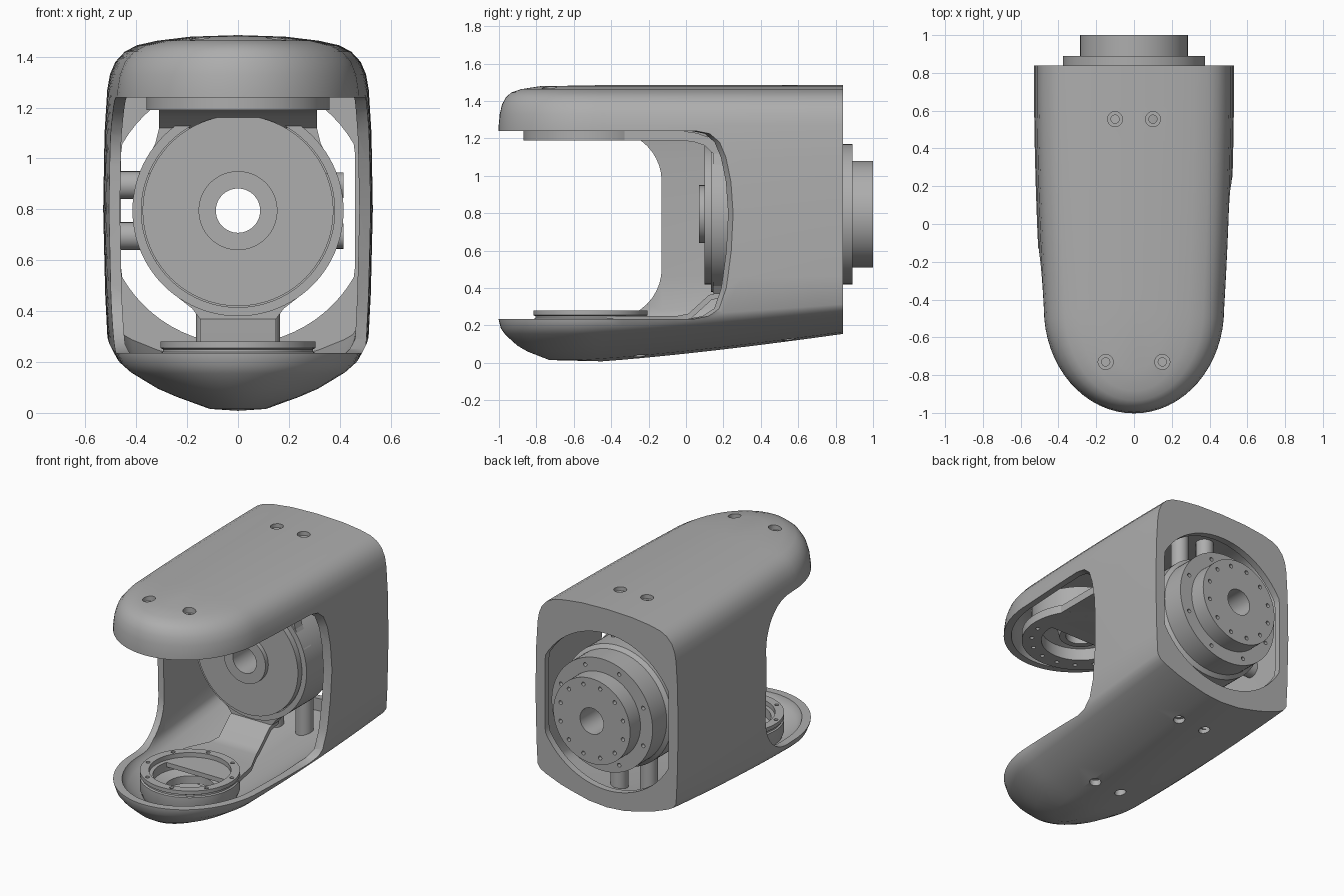
import bpy, bmesh
from math import cos, sin, pi, radians
from mathutils import Matrix, Vector

default_cube = bpy.data.objects.get("Cube")
if default_cube:
    bpy.data.objects.remove(default_cube, do_unlink=True)

grey = bpy.data.materials.new("plain grey")
grey.use_nodes = True
grey.diffuse_color = (0.42, 0.42, 0.42, 1)
grey.node_tree.nodes["Principled BSDF"].inputs["Base Color"].default_value = grey.diffuse_color

MOTOR_Z = 0.795
RING_Y = -0.51


def make_object(name, bm):
    bmesh.ops.remove_doubles(bm, verts=bm.verts, dist=0.0001)
    bmesh.ops.recalc_face_normals(bm, faces=bm.faces)
    mesh = bpy.data.meshes.new(name)
    bm.to_mesh(mesh)
    bm.free()
    mesh.materials.append(grey)
    obj = bpy.data.objects.new(name, mesh)
    bpy.context.collection.objects.link(obj)
    return obj


def activate(obj):
    bpy.ops.object.select_all(action='DESELECT')
    obj.select_set(True)
    bpy.context.view_layer.objects.active = obj


def smooth(obj, angle=35):
    activate(obj)
    bpy.ops.object.shade_smooth_by_angle(angle=radians(angle))


def subtract(obj, cutter):
    cutter.hide_render = True
    modifier = obj.modifiers.new("cut", 'BOOLEAN')
    modifier.operation = 'DIFFERENCE'
    modifier.solver = 'EXACT'
    modifier.object = cutter
    activate(obj)
    bpy.ops.object.modifier_apply(modifier=modifier.name)
    bpy.data.objects.remove(cutter, do_unlink=True)


def place(axis, u, v, h):
    return Vector({'x': (h, u, v), 'y': (u, h, v), 'z': (u, v, h)}[axis])


def prism(name, outline, axis, low, high):
    bm = bmesh.new()
    ends = [[bm.verts.new(place(axis, u, v, h)) for u, v in outline] for h in (low, high)]
    for end in ends:
        bm.faces.new(end)
    for i in range(len(outline)):
        j = (i + 1) % len(outline)
        bm.faces.new((ends[0][i], ends[0][j], ends[1][j], ends[1][i]))
    return make_object(name, bm)


def lathe(name, profile, axis, centre, segments=64):
    # Spins a closed (radius, height) profile around an axis
    bm = bmesh.new()
    rings = []
    for i in range(segments):
        a = 2 * pi * i / segments
        rings.append([bm.verts.new(place(axis, r * cos(a), r * sin(a), h) + Vector(centre))
                      for r, h in profile])
    for i, ring in enumerate(rings):
        following = rings[(i + 1) % segments]
        for j in range(len(profile)):
            k = (j + 1) % len(profile)
            bm.faces.new((ring[j], ring[k], following[k], following[j]))
    return make_object(name, bm)


def tube(name, axis, centre, low, high, outer=0.055, inner=0.025):
    profile = [(inner, low), (outer, low), (outer, high), (inner, high)]
    smooth(lathe(name, profile, axis, centre, 24))


def drills(name, spots, axis='z'):
    # One cutter made of many cylinders: (centre, radius, depth)
    bm = bmesh.new()
    turn = Matrix.Rotation(pi / 2, 4, 'X') if axis == 'y' else Matrix()
    for centre, radius, depth in spots:
        bmesh.ops.create_cone(bm, cap_ends=True, segments=20, radius1=radius, radius2=radius,
                              depth=depth, matrix=Matrix.Translation(centre) @ turn)
    return make_object(name, bm)


def ribbon(name, path, thickness):
    # Bent sheet following (y, z, half width) stations
    bm = bmesh.new()
    rows = [[bm.verts.new((side * w, y, z)) for side in (-1, 1)] for y, z, w in path]
    for a, b in zip(rows, rows[1:]):
        bm.faces.new((a[0], a[1], b[1], b[0]))
    obj = make_object(name, bm)
    modifier = obj.modifiers.new("thickness", 'SOLIDIFY')
    modifier.thickness = thickness
    modifier.offset = 0
    activate(obj)
    bpy.ops.object.modifier_apply(modifier=modifier.name)
    smooth(obj)


# Housing body: stacked U-shaped levels (width factor, height), closed by a flat back
LEVELS = [(0, 0), (.25, .015), (.5, .06), (.65, .092), (.76, .125), (.86, .155), (.93, .185), (.97, .23),
          (.985, .45), (1, .8), (.99, 1.1), (.97, 1.27), (.95, 1.33), (.91, 1.38), (.84, 1.42),
          (.75, 1.445), (.6, 1.463), (.35, 1.479), (0, 1.485)]
BACK, BEND = 0.84, -0.45


def body(name):
    bm = bmesh.new()
    levels = []
    for s, z in LEVELS:
        plan = []
        for i in range(12):
            t = i / 12
            plan.append((s * (0.53 - 0.04 * t * t), BACK + (BEND - BACK) * t))
        arc = [(s * 0.49 * cos(pi * i / 32), BEND - 0.56 * s ** 0.5 * sin(pi * i / 32))
               for i in range(33)]
        plan = plan + arc + [(-x, y) for x, y in reversed(plan)]
        row = []
        for x, y in plan:
            rise = 0.155 * max(0, (y + 0.6) / 1.44) ** 1.3 * max(0, 1 - z / 0.5)
            row.append(bm.verts.new((x, y, z + rise)))
        levels.append(row)
    for a, b in zip(levels, levels[1:]):
        for i in range(len(a) - 1):
            bm.faces.new((a[i], a[i + 1], b[i + 1], b[i]))
    bm.faces.new([row[0] for row in levels] + [row[-1] for row in reversed(levels)])
    return make_object(name, bm)


housing = body("housing")
hollow = body("hollow_cutter")
middle = Vector((0, -0.08, 0.7425))
hollow.data.transform(Matrix.Translation(middle) @ Matrix.Diagonal((.915, .951, .946, 1))
                      @ Matrix.Translation(-middle))
subtract(housing, hollow)

# Wide side opening with a slanted, bowed rear edge
left_edge = [(-1.3, .235), (.06, .235), (.13, .25), (.18, .29), (.215, .4), (.238, .6), (.245, .8),
             (.235, .97), (.21, 1.1), (.18, 1.18), (.13, 1.225), (.06, 1.24), (-1.3, 1.24)]
left_cutter = prism("left_opening_cutter", left_edge, 'x', -0.01, 0.7)
for v in left_cutter.data.vertices:
    if v.co.y > -1:
        v.co.y += (v.co.x - 0.51) * 0.6
subtract(housing, left_cutter)

# Shallow side opening with large round corners
corner = [(-0.4 + 0.27 * sin(pi * i / 20), 0.27 * cos(pi * i / 20)) for i in range(11)]
right_edge = [(-1.3, 1.24)] + [(y, 0.97 + d) for y, d in corner]
right_edge += [(y, 0.505 - d) for y, d in reversed(corner)] + [(-1.3, .235)]
subtract(housing, prism("right_opening_cutter", right_edge, 'x', -0.7, 0.01))

# Round rear port with flattened sides
port = [(max(-.46, min(.46, .525 * cos(a))), MOTOR_Z + .525 * sin(a))
        for a in (2 * pi * i / 72 for i in range(72))]
subtract(housing, prism("rear_port_cutter", port, 'y', 0.7, 1.0))

# Counterbored screw holes above, plain holes below
spots = []
for side in (-1, 1):
    for x, y, top in ((.1, .555, 1.455), (.15, -.73, 1.44)):
        spots.append(((side * x, y, top + 0.1), 0.04, 0.2))
    for y in (.55, -.25):
        spots.append(((side * 0.1, y, 0.1), 0.035, 0.3))
subtract(housing, drills("screw_hole_cutter", spots))
small = [((side * x, y, 1.43), 0.022, 0.2) for side in (-1, 1)
         for x, y in ((.1, .555), (.15, -.73))]
subtract(housing, drills("pilot_hole_cutter", small))
smooth(housing)

# Motor with stepped output flange and a bore right through
motor = lathe("motor", [(.087, .07), (.155, .07), (.155, .1), (.375, .1), (.375, .2), (.4, .2),
                        (.4, .72), (.375, .74), (.375, .89), (.285, .89), (.285, 1), (.087, 1)],
              'y', (0, 0, MOTOR_Z), 96)
bolts = []
for count, radius, y in ((12, 0.24, 1.0), (8, 0.33, 0.89)):
    for i in range(count):
        a = 2 * pi * (i + 0.5) / count
        bolts.append(((radius * cos(a), y, MOTOR_Z + radius * sin(a)), 0.013, 0.06))
subtract(motor, drills("bolt_hole_cutter", bolts, 'y'))
smooth(motor)

# Clamp around the motor, with its upper arms and lower neck
smooth(lathe("motor_clamp", [(.38, .135), (.415, .135), (.415, .4), (.38, .4)],
             'y', (0, 0, MOTOR_Z), 96))
for name, half in (("upper_arms", [(.31, 1.2), (.31, 1.12), (.325, 1.06), (.355, 1.0), (.39, .94)]),
                   ("lower_neck", [(.36, .6), (.27, .48), (.18, .41), (.15, .37)])):
    outline = half + [(-x, z) for x, z in reversed(half)]
    prism(name, outline, 'y', 0.145, 0.22)
ribbon("upper_strap", [(-.5, 1.215, .31), (-.02, 1.215, .31), (.05, 1.205, .31), (.11, 1.185, .31),
                       (.17, 1.13, .31)], 0.05)
ribbon("lower_strap", [(-.45, .235, .29), (-.2, .235, .24), (-.05, .235, .17), (.02, .25, .15),
                       (.13, .35, .15), (.22, .37, .15)], 0.03)

# Bearing seats in the two fork tips
upper = lathe("upper_bearing_seat", [(.09, 1.22), (.13, 1.22), (.15, 1.3), (.24, 1.27), (.24, 1.19),
                                     (.36, 1.19), (.36, 1.245), (.3, 1.245), (.3, 1.4), (.09, 1.4)],
              'z', (0, RING_Y, 0))
lower = lathe("lower_bearing_seat", [(.15, .12), (.29, .12), (.305, .16), (.305, .235), (.295, .24),
                                     (.295, .25), (.305, .255), (.305, .28), (.25, .28), (.25, .25),
                                     (.225, .25), (.225, .19), (.15, .17)], 'z', (0, RING_Y, 0))
for seat, count, radius, z in ((upper, 16, 0.3, 1.19), (lower, 8, 0.278, 0.28)):
    spots = [((radius * cos(2 * pi * i / count + 0.2), RING_Y + radius * sin(2 * pi * i / count + 0.2), z),
              0.013, 0.04) for i in range(count)]
    subtract(seat, drills("seat_hole_cutter", spots))
    smooth(seat)

# Standoffs between the motor and the housing
for side, label in ((-1, "right"), (1, "left")):
    tube("lower_standoff_" + label, 'z', (side * 0.11, 0.55, 0), 0.15, 0.42)
    tube("upper_standoff_" + label, 'z', (side * 0.1, 0.555, 0), 1.16, 1.45)
for level, z in (("low", 0.695), ("high", 0.895)):
    tube("side_standoff_" + level, 'x', (0, 0.55, z), -0.5, -0.36)
    tube("side_lug_" + level, 'x', (0, 0.55, z), 0.36, 0.415, 0.05)
